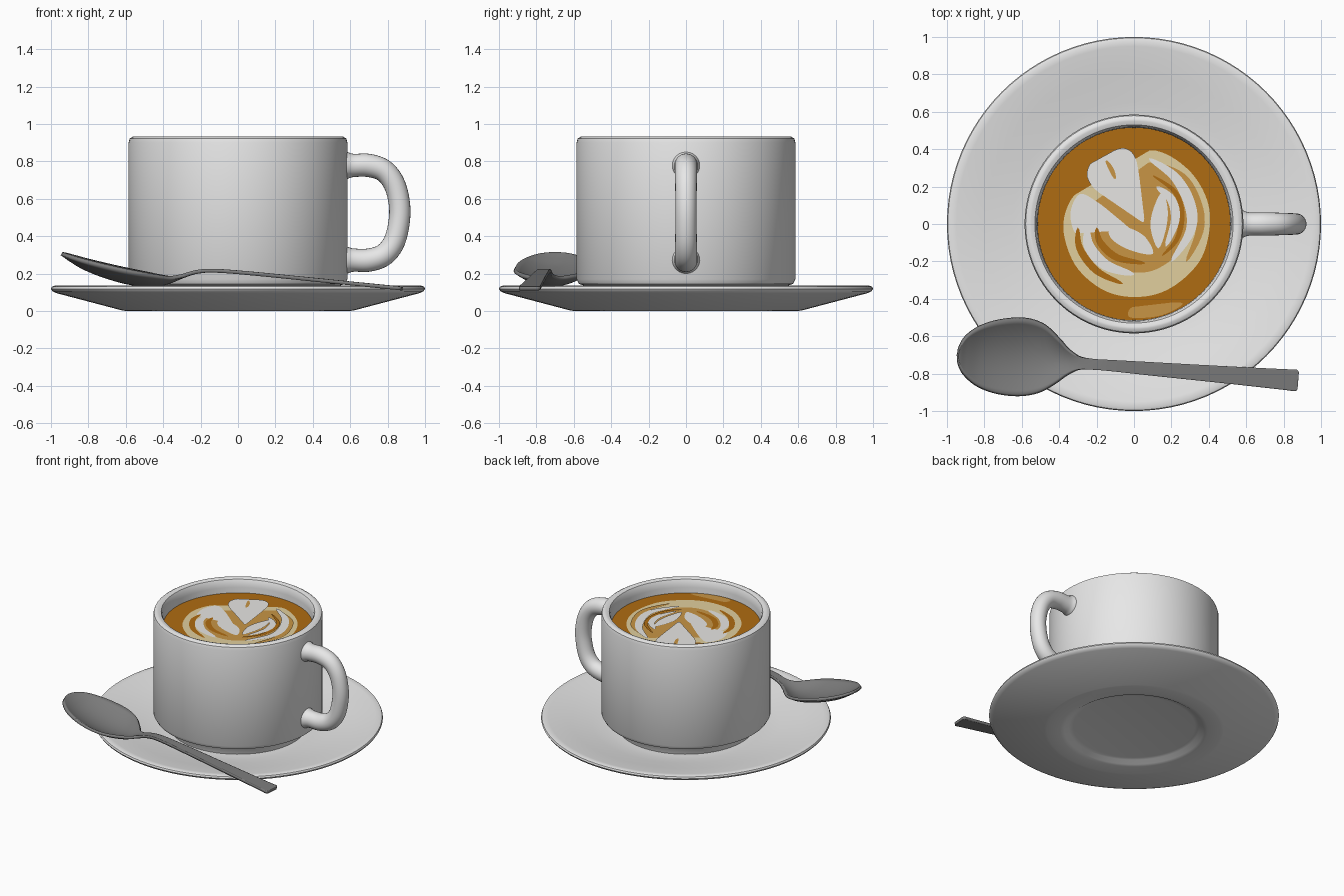
import bpy, bmesh, math
from mathutils import Vector

if "Cube" in bpy.data.objects:
    bpy.data.objects.remove(bpy.data.objects["Cube"])


def material(name, rgb):
    m = bpy.data.materials.new(name)
    m.diffuse_color = (*rgb, 1)
    m.use_nodes = True
    m.node_tree.nodes["Principled BSDF"].inputs["Base Color"].default_value = m.diffuse_color
    return m


WHITE = material("white_ceramic", (0.8, 0.8, 0.8))
STEEL = material("dark_steel", (0.2, 0.2, 0.2))
COFFEE = material("coffee_brown", (0.43, 0.15, 0.006))
CARAMEL = material("caramel", (0.58, 0.30, 0.06))
CREAM = material("cream", (0.75, 0.62, 0.34))
MILK = material("milk_white", (0.8, 0.79, 0.77))


def add(name, verts, faces, mat, fix=True, angle=40):
    bm = bmesh.new()
    vs = [bm.verts.new(v) for v in verts]
    for f in faces:
        bm.faces.new([vs[i] for i in f])
    if fix:
        bmesh.ops.remove_doubles(bm, verts=bm.verts, dist=1e-5)
        bmesh.ops.recalc_face_normals(bm, faces=bm.faces)
    bmesh.ops.triangulate(bm, faces=[f for f in bm.faces if len(f.verts) > 4],
                          ngon_method='EAR_CLIP')
    me = bpy.data.meshes.new(name)
    bm.to_mesh(me)
    bm.free()
    me.materials.append(mat)
    me.shade_smooth()
    me.set_sharp_from_angle(angle=math.radians(angle))
    ob = bpy.data.objects.new(name, me)
    bpy.context.collection.objects.link(ob)
    return ob


def grid_faces(rows, cols, wrap):
    return [(i * cols + j, (i + 1) * cols + j, (i + 1) * cols + (j + 1) % cols,
             i * cols + (j + 1) % cols)
            for i in range(rows - 1) for j in range(cols if wrap else cols - 1)]


def lathe(name, profile, mat, n=96):
    # tiny end radii are closed with small caps
    verts = [(max(r, 0.002) * math.cos(math.tau * k / n), max(r, 0.002) * math.sin(math.tau * k / n), z)
             for r, z in profile for k in range(n)]
    faces = grid_faces(len(profile), n, True)
    faces += [tuple(range(n)), tuple(range((len(profile) - 1) * n, len(profile) * n))]
    return add(name, verts, faces, mat)


def smooth(pts, closed=False, steps=6):
    # Catmull-Rom curve through points of any dimension
    n, out = len(pts), []
    get = (lambda i: pts[i % n]) if closed else (lambda i: pts[min(max(i, 0), n - 1)])
    for i in range(n if closed else n - 1):
        p = [get(i + k) for k in (-1, 0, 1, 2)]
        for s in range(steps):
            t = s / steps
            out.append(tuple(0.5 * (2 * b + (c - a) * t + (2 * a - 5 * b + 4 * c - d) * t * t
                                    + (3 * b - a - 3 * c + d) * t ** 3)
                             for a, b, c, d in zip(*p)))
    return out if closed else out + [tuple(pts[-1])]


# saucer
lathe("saucer", [(0, .03), (.42, .03), (.45, .025), (.48, .006), (.51, 0), (.6, 0), (.62, .003),
                 (.97, .095), (.992, .105), (1, .118), (.995, .13), (.98, .135), (.95, .132),
                 (.8, .103), (.65, .074), (.56, .06), (.5, .056), (0, .056)], WHITE)

# cup body
lathe("cup", [(0, .05), (.45, .05), (.475, .06), (.485, .1), (.5, .125), (.545, .135), (.572, .145),
              (.585, .17), (.585, .9), (.579, .922), (.562, .932), (.55, .932), (.53, .925),
              (.52, .905), (.515, .87), (.512, .4), (.49, .26), (.42, .2), (0, .19)], WHITE)

# cup handle: swept tube, flared where it meets the body (x, z, radius)
path = smooth([(.55, .778, .085), (.585, .778, .072), (.62, .778, .062), (.70, .778, .062),
               (.78, .75, .06), (.835, .68, .058), (.862, .58, .057), (.862, .48, .057),
               (.835, .37, .058), (.78, .30, .06), (.70, .272, .062), (.62, .272, .062),
               (.585, .272, .072), (.55, .272, .085)])
verts, SEG = [], 24
for i, (x, z, r) in enumerate(path):
    a, b = path[max(i - 1, 0)], path[min(i + 1, len(path) - 1)]
    t = Vector((b[0] - a[0], b[1] - a[1])).normalized()
    for k in range(SEG):
        c, s = r * math.cos(math.tau * k / SEG), r * math.sin(math.tau * k / SEG)
        verts.append((x - t.y * c, s, z + t.x * c))
add("cup_handle", verts, grid_faces(len(path), SEG, True), WHITE)

# spoon: stations of x, centre y, half width, edge height, bowl depth
stations = smooth([
    (-.938, -.70, .012, .315, 0), (-.925, -.70, .055, .312, .005), (-.89, -.70, .107, .302, .02),
    (-.82, -.704, .157, .282, .042), (-.72, -.708, .19, .257, .058), (-.60, -.711, .2, .23, .066),
    (-.50, -.718, .176, .21, .06), (-.42, -.73, .118, .195, .042), (-.36, -.738, .065, .187, .018),
    (-.30, -.743, .035, .197, .003), (-.22, -.75, .029, .219, 0), (-.12, -.757, .03, .225, 0),
    (.1, -.775, .036, .208, 0), (.5, -.807, .046, .168, 0), (.8, -.831, .055, .138, 0),
    (.862, -.836, .058, .132, 0), (.878, -.838, .046, .13, 0)])
COLS = 17
verts = []
for x, yc, hw, ze, d in stations:
    for j in range(COLS):
        t = 2 * j / (COLS - 1) - 1
        # stations sit square to the slightly turned handle
        verts.append((x + .08 * hw * t, yc + hw * t, ze - d * (1 - t * t)))
spoon = add("spoon", verts, grid_faces(len(stations), COLS, False), STEEL, fix=False)
mod = spoon.modifiers.new("thickness", 'SOLIDIFY')
mod.thickness, mod.offset = .02, -1

# coffee surface
N, LEVEL = 96, .828
add("coffee", [(.516 * math.cos(math.tau * k / N), .516 * math.sin(math.tau * k / N), LEVEL)
               for k in range(N)], [tuple(range(N))], COFFEE, fix=False)

# latte art: thin layers, each a hair above the last
layer = LEVEL + .001


def blob(name, mat, pts):
    global layer
    layer += .0006
    pts = smooth(pts, closed=True)
    if sum(a[0] * b[1] - b[0] * a[1] for a, b in zip(pts, pts[1:] + pts[:1])) < 0:
        pts.reverse()
    add(name, [(x, y, layer) for x, y in pts], [tuple(range(len(pts)))], mat, fix=False)


def stroke(name, mat, width, pts):
    # tapered ribbon along a curve
    global layer
    layer += .0006
    line, verts = smooth(pts), []
    for i, p in enumerate(line):
        a, b = line[max(i - 1, 0)], line[min(i + 1, len(line) - 1)]
        t = Vector((b[0] - a[0], b[1] - a[1])).normalized()
        w = width / 2 * (.08 + .92 * math.sin(math.pi * i / (len(line) - 1)) ** .6)
        verts += [(p[0] - t.y * w, p[1] + t.x * w, layer), (p[0] + t.y * w, p[1] - t.x * w, layer)]
    faces = [(2 * i, 2 * i + 1, 2 * i + 3, 2 * i + 2) for i in range(len(line) - 1)]
    add(name, verts, faces, mat, fix=False)


blob("foam_base", CREAM, [
    (-.31, .16), (-.37, .05), (-.37, -.08), (-.30, -.24), (-.15, -.36), (.03, -.39), (.2, -.34),
    (.35, -.2), (.405, -.02), (.39, .13), (.31, .27), (.18, .37), (.07, .385), (.07, .25),
    (.06, .02), (-.03, .01), (-.13, .06), (-.22, .14)])
blob("foam_shadow", CARAMEL, [
    (-.24, .1), (-.25, -.08), (-.14, -.22), (.03, -.26), (.16, -.22), (.28, -.1), (.3, .1),
    (.2, .25), (.08, .33), (.065, .2), (.05, .02), (-.05, .02), (-.14, .06)])
blob("foam_patch", CARAMEL, [(-.02, -.5), (-.01, -.445), (.1, -.45), (.2, -.42), (.26, -.43), (.14, -.49)])
blob("left_petal", MILK, [(-.29, .16), (-.34, .06), (-.31, -.05), (-.23, .0), (-.12, .01), (-.02, -.03),
                          (-.11, .05), (-.2, .12)])
stroke("left_groove_outer", COFFEE, .04, [(-.3, -.02), (-.29, -.13), (-.2, -.25), (-.06, -.32)])
stroke("left_band", MILK, .06, [(-.25, -.02), (-.24, -.12), (-.15, -.22), (.0, -.27)])
stroke("left_groove_inner", COFFEE, .04, [(-.2, -.02), (-.18, -.1), (-.09, -.18), (.06, -.21)])
blob("left_leaf", MILK, [(-.13, -.01), (-.12, -.08), (-.02, -.14), (.1, -.16), (.06, -.07), (-.03, -.02)])
stroke("right_band_top", CARAMEL, .05, [(.1, .33), (.26, .25), (.34, .1), (.35, -.04), (.28, -.2)])
stroke("right_band_outer", MILK, .06, [(.08, .35), (.22, .25), (.3, .1), (.3, -.04), (.2, -.2)])
stroke("right_groove", COFFEE, .03, [(.1, .26), (.22, .17), (.255, .05), (.23, -.08), (.15, -.17)])
stroke("right_band_inner", MILK, .05, [(.12, .2), (.2, .13), (.22, .02), (.17, -.12)])
blob("right_leaf", MILK, [(.15, .17), (.1, .07), (.09, -.03), (.13, -.13), (.17, -.03), (.18, .08)])

# heart at the top of the pattern
blob("heart", MILK, [(.05, .01), (-.05, .09), (-.19, .17), (-.25, .25), (-.23, .325), (-.16, .33),
                     (-.12, .385), (-.05, .405), (.005, .36), (.03, .24), (.04, .12)])
stroke("heart_cleft", CARAMEL, .025, [(-.15, .34), (-.12, .29), (-.10, .24)])
